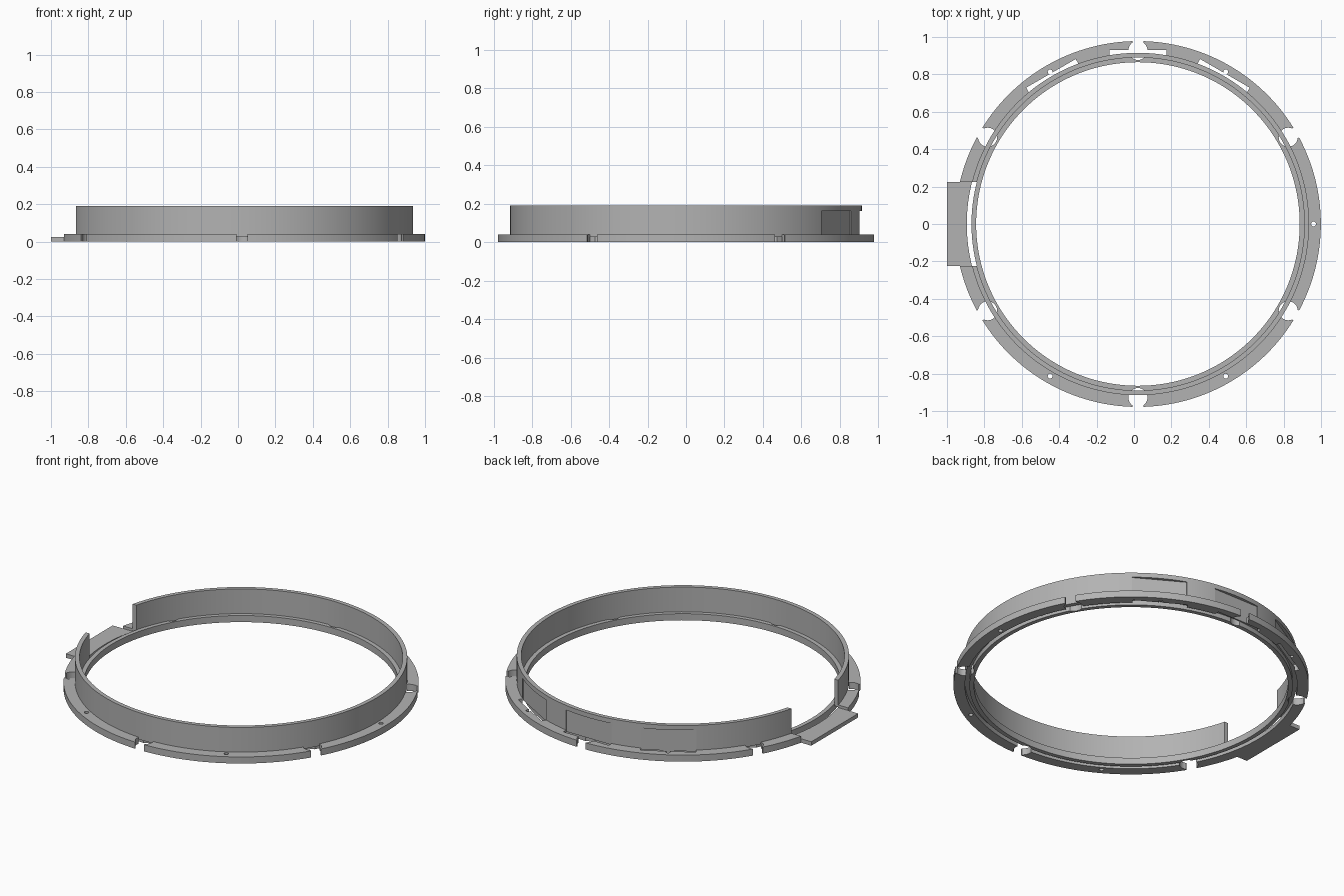
import bpy, bmesh, math
from mathutils import Matrix, Vector

if "Cube" in bpy.data.objects:
    bpy.data.objects.remove(bpy.data.objects["Cube"], do_unlink=True)

CX = 0.021                       # ring axis offset along x
R_LIP, R_IN, R_OUT, R_RIM = 0.865, 0.89, 0.915, 0.978
H_FLANGE, H_WALL, H_GROOVE, H_PLATE = 0.04, 0.19, 0.028, 0.024
GAP = 0.225                      # half width of the side opening
SEG = 192

grey = bpy.data.materials.new("plain grey")
grey.use_nodes = True
grey.diffuse_color = (0.45, 0.45, 0.45, 1)
grey.node_tree.nodes["Principled BSDF"].inputs["Base Color"].default_value = grey.diffuse_color


def finish(name, bm):
    bmesh.ops.recalc_face_normals(bm, faces=bm.faces)
    mesh = bpy.data.meshes.new(name)
    bm.to_mesh(mesh)
    bm.free()
    mesh.materials.append(grey)
    ob = bpy.data.objects.new(name, mesh)
    bpy.context.collection.objects.link(ob)
    return ob


def ring(name, r0, r1, z0, z1):
    bm = bmesh.new()
    loops = []
    for r, z in ((r0, z0), (r1, z0), (r1, z1), (r0, z1)):
        loops.append([bm.verts.new((CX + r * math.cos(a), r * math.sin(a), z))
                      for a in (math.tau * i / SEG for i in range(SEG))])
    for k in range(4):
        a, b = loops[k], loops[(k + 1) % 4]
        for i in range(SEG):
            j = (i + 1) % SEG
            bm.faces.new((a[i], a[j], b[j], b[i]))
    return finish(name, bm)


def box(name, r0, r1, half, z0, z1, angle):
    """Block spanning r0..r1 outward from the axis, turned to an angle."""
    bm = bmesh.new()
    m = (Matrix.Translation((CX, 0, 0)) @ Matrix.Rotation(math.radians(angle), 4, 'Z')
         @ Matrix.Translation(((r0 + r1) / 2, 0, (z0 + z1) / 2))
         @ Matrix.Diagonal((r1 - r0, 2 * half, z1 - z0, 1)))
    bmesh.ops.create_cube(bm, size=1, matrix=m)
    return finish(name, bm)


def cylinder(name, dist, angle, radius, seg=32):
    bm = bmesh.new()
    a = math.radians(angle)
    bmesh.ops.create_cone(bm, cap_ends=True, segments=seg, radius1=radius, radius2=radius, depth=0.6,
                          matrix=Matrix.Translation((CX + dist * math.cos(a), dist * math.sin(a), 0)))
    return finish(name, bm)


def cut(ob, cutters):
    bpy.context.view_layer.objects.active = ob
    for c in cutters:
        c.hide_render = True
        mod = ob.modifiers.new("cut", 'BOOLEAN')
        mod.operation, mod.solver, mod.object = 'DIFFERENCE', 'EXACT', c
        bpy.ops.object.modifier_apply(modifier=mod.name)


# Main rings, with the open groove left beneath the wall
flange = ring("flange", R_OUT, R_RIM, 0, H_FLANGE)
wall = ring("wall", R_IN, R_OUT, H_GROOVE, H_WALL)
lip = ring("inner_lip", R_LIP, R_IN, 0, H_FLANGE)
plate = box("side_plate", 0.83, 1 + CX, GAP, 0, H_PLATE, 180)

# Cutters: six keyhole notches, pin holes, back recesses and the side opening
notch_angles = range(30, 360, 60)
notches = [cylinder("notch_cutter", 0.928, a, 0.051) for a in notch_angles]
slots = [box("slot_cutter", 0.93, 1.05, 0.03, -0.1, 0.1, a) for a in notch_angles]
holes = [cylinder("hole_cutter", 0.939, a, 0.013, 16) for a in (0, 60, 120, 240, 300)]
recesses = [box("recess_cutter", 0.897, 0.93, 0.153, -0.1, 0.162, a) for a in (60, 90, 120)]
opening = box("opening_cutter", 0.7, 1.2, GAP, -0.1, 0.4, 180)
bore = cylinder("bore_cutter", 0, 0, R_OUT, SEG)

cut(flange, notches + slots + holes + recesses + [opening])
cut(wall, recesses + [opening])
cut(lip, notches)
cut(plate, [bore])

for c in notches + slots + holes + recesses + [opening, bore]:
    bpy.data.objects.remove(c, do_unlink=True)

# Smooth round faces, crisp edges
bpy.ops.object.select_all(action='DESELECT')
for ob in (flange, wall, lip, plate):
    ob.select_set(True)
bpy.context.view_layer.objects.active = flange
bpy.ops.object.shade_smooth_by_angle(angle=math.radians(25))
